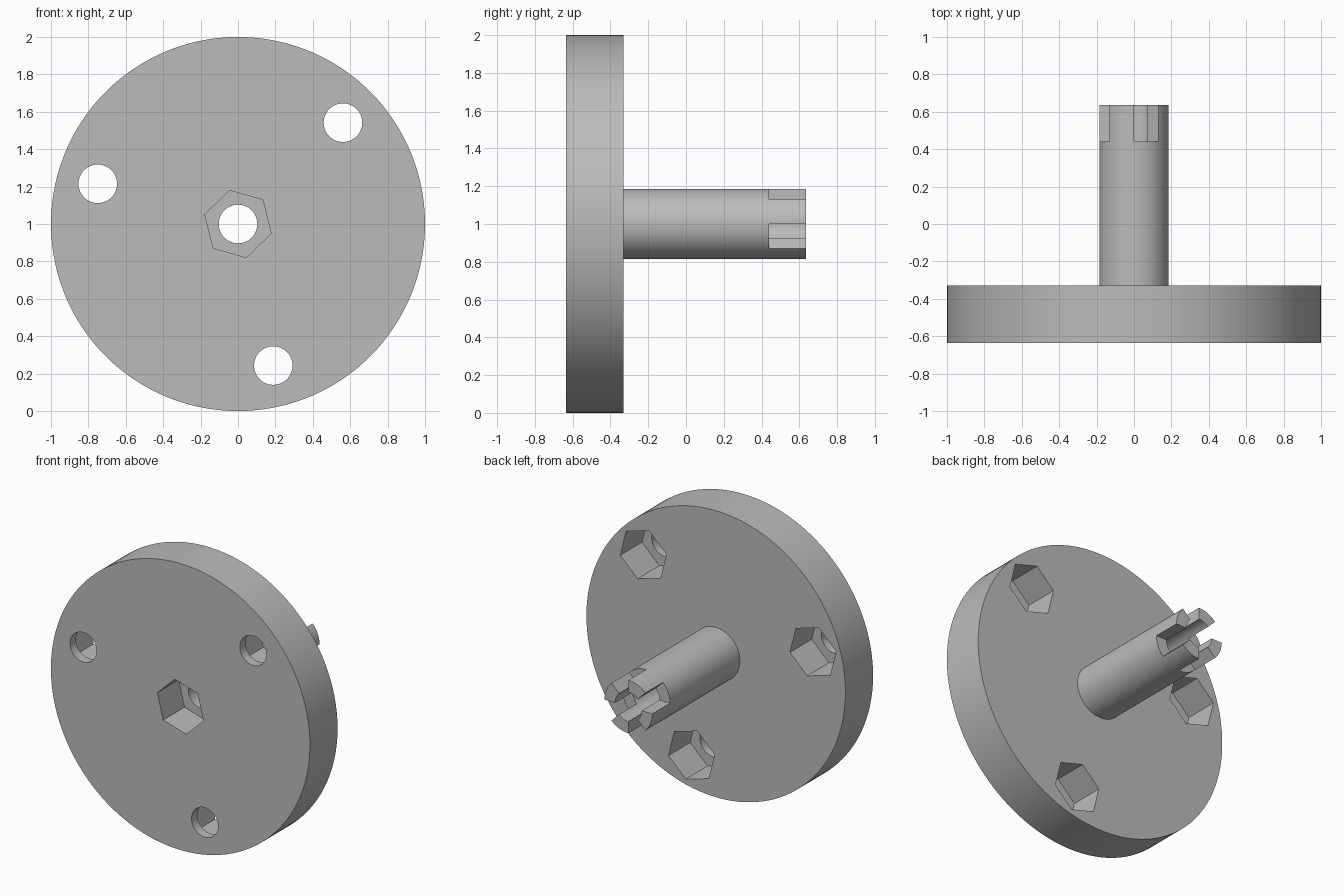
import bpy, bmesh, math

old = bpy.data.objects.get("Cube")
if old:
    bpy.data.objects.remove(old, do_unlink=True)

CENTRE_Z = 1.0
FRONT, DISC_BACK, TIP = -0.635, -0.33, 0.635
BORE, SHAFT = 0.103, 0.185
TURN = math.radians(44)

grey = bpy.data.materials.new("plain grey")
grey.use_nodes = True
colour = (0.5, 0.5, 0.5, 1)
grey.diffuse_color = colour
grey.node_tree.nodes["Principled BSDF"].inputs["Base Color"].default_value = colour


def make_object(name, bm):
    bmesh.ops.recalc_face_normals(bm, faces=bm.faces[:])
    mesh = bpy.data.meshes.new(name)
    bm.to_mesh(mesh)
    bm.free()
    mesh.materials.append(grey)
    obj = bpy.data.objects.new(name, mesh)
    bpy.context.collection.objects.link(obj)
    return obj


def lathe(name, profile, steps):
    """Revolve a closed (radius, y) outline around the y axis."""
    bm = bmesh.new()
    rings = []
    for i in range(steps):
        a = 2 * math.pi * (i + 0.5) / steps
        rings.append([bm.verts.new((r * math.cos(a), y, CENTRE_Z + r * math.sin(a)))
                      for r, y in profile])
    n = len(profile)
    for i in range(steps):
        p, q = rings[i], rings[(i + 1) % steps]
        for j in range(n):
            k = (j + 1) % n
            bm.faces.new((p[j], p[k], q[k], q[j]))
    return make_object(name, bm)


def prism(name, outline, y0, y1):
    """Extrude an (x, z) outline along y."""
    bm = bmesh.new()
    face = bm.faces.new([bm.verts.new((x, y0, CENTRE_Z + z)) for x, z in outline])
    result = bmesh.ops.extrude_face_region(bm, geom=[face])
    verts = [v for v in result["geom"] if isinstance(v, bmesh.types.BMVert)]
    bmesh.ops.translate(bm, verts=verts, vec=(0, y1 - y0, 0))
    obj = make_object(name, bm)
    obj.hide_render = True
    return obj


def polygon(x, z, radius, sides, start=0.0):
    return [(x + radius * math.cos(start + 2 * math.pi * i / sides),
             z + radius * math.sin(start + 2 * math.pi * i / sides))
            for i in range(sides)]


def cut(target, cutter):
    mod = target.modifiers.new("cut", 'BOOLEAN')
    mod.operation = 'DIFFERENCE'
    mod.solver = 'EXACT'
    mod.object = cutter
    bpy.ops.object.modifier_apply(modifier=mod.name)
    bpy.data.objects.remove(cutter, do_unlink=True)


# Disc and hollow shaft in one turned piece
body = lathe("flanged_shaft", [(BORE, FRONT), (1, FRONT), (1, DISC_BACK),
                               (SHAFT, DISC_BACK), (SHAFT, TIP), (BORE, TIP)], 128)
bpy.ops.object.select_all(action='DESELECT')
bpy.context.view_layer.objects.active = body
body.select_set(True)

# Hexagonal pocket in the front, around the bore
cut(body, prism("front_pocket", polygon(0, 0, SHAFT, 6, TURN), FRONT - 0.1, FRONT + 0.235))

# Three holes with hexagonal pockets in the back of the disc
for i in range(3):
    a = TURN + i * math.tau / 3
    x, z = 0.78 * math.cos(a), 0.78 * math.sin(a)
    cut(body, prism("hole", polygon(x, z, BORE, 64), FRONT - 0.1, DISC_BACK + 0.1))
    cut(body, prism("back_pocket", polygon(x, z, SHAFT, 6, TURN),
                    DISC_BACK - 0.24, DISC_BACK + 0.1))

# Four wedge slots that leave four teeth at the shaft tip
for i in range(4):
    a = math.pi / 4 + i * math.pi / 2
    b = a + math.pi / 4
    wedge = [(0, 0)] + [(0.3 * math.cos(t), 0.3 * math.sin(t)) for t in (a, b)]
    cut(body, prism("slot", wedge, 0.44, TIP + 0.1))

bpy.ops.object.shade_smooth_by_angle(angle=math.radians(30))
